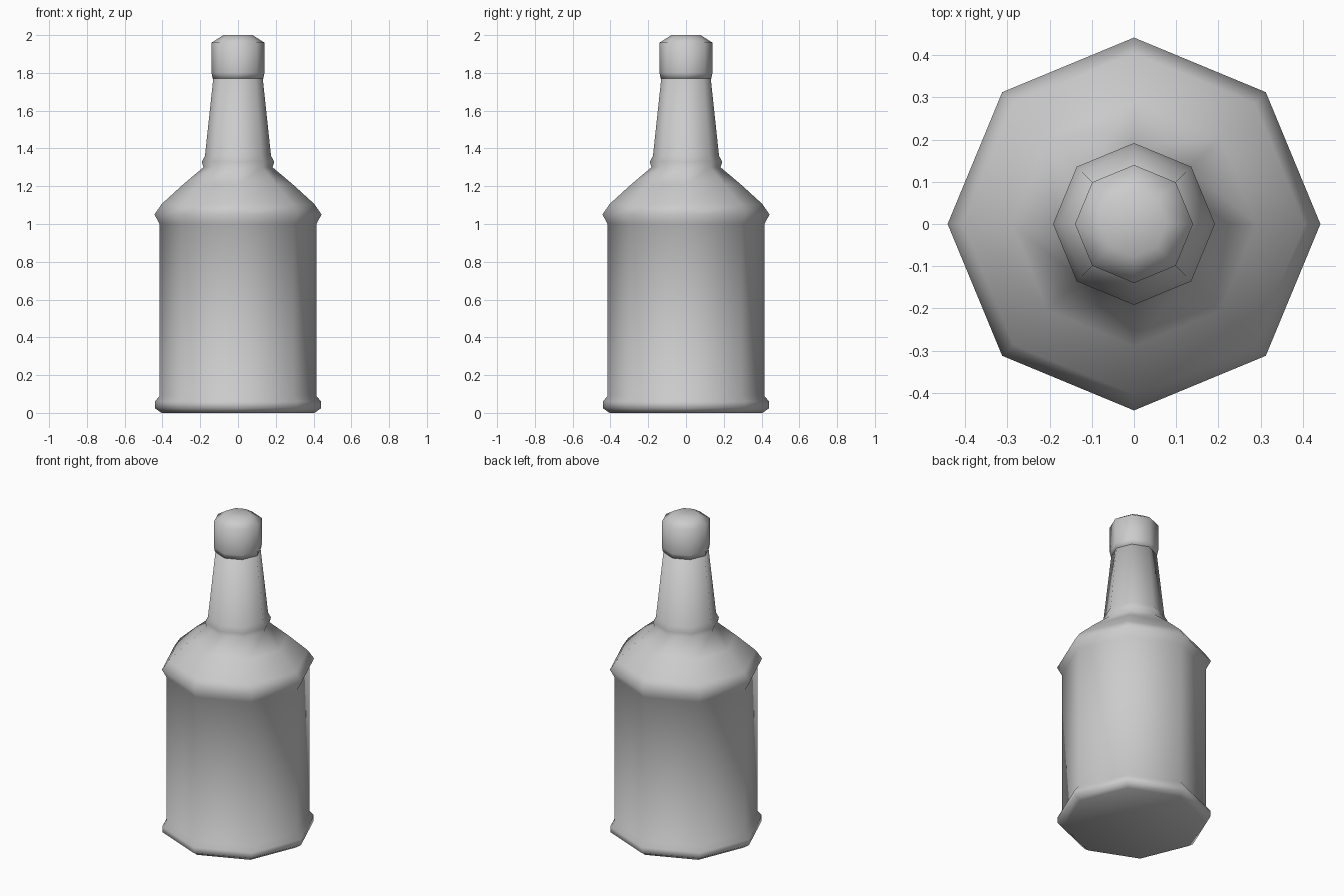
import bpy, bmesh
from math import cos, sin, pi

if "Cube" in bpy.data.objects:
    bpy.data.objects.remove(bpy.data.objects["Cube"])

SIDES = 8


def lathe(name, profile):
    """Revolve (radius, z) points into a closed eight-sided solid, corners on the axes."""
    bm = bmesh.new()
    rings = [[bm.verts.new((r * cos(2 * pi * i / SIDES), r * sin(2 * pi * i / SIDES), z))
              for i in range(SIDES)] for r, z in profile]
    for low, high in zip(rings, rings[1:]):
        for i in range(SIDES):
            j = (i + 1) % SIDES
            bm.faces.new((low[i], low[j], high[j], high[i]))
    bm.faces.new(rings[0][::-1])
    bm.faces.new(rings[-1])
    for face in bm.faces:
        face.smooth = True
    mesh = bpy.data.meshes.new(name)
    bm.to_mesh(mesh)
    bm.free()
    obj = bpy.data.objects.new(name, mesh)
    bpy.context.collection.objects.link(obj)
    return obj


# Body with foot rim, shoulder ridge, neck collar and tapered neck
lathe("bottle", [(0.405, 0.0), (0.44, 0.025), (0.44, 0.06), (0.415, 0.09),
                 (0.415, 1.0), (0.442, 1.05), (0.405, 1.105), (0.29, 1.21),
                 (0.183, 1.30), (0.192, 1.33), (0.175, 1.36), (0.13, 1.78)])

# Stopper cap with a bevelled top
lathe("cap", [(0.134, 1.77), (0.14, 1.80), (0.14, 1.96), (0.077, 2.0)])
